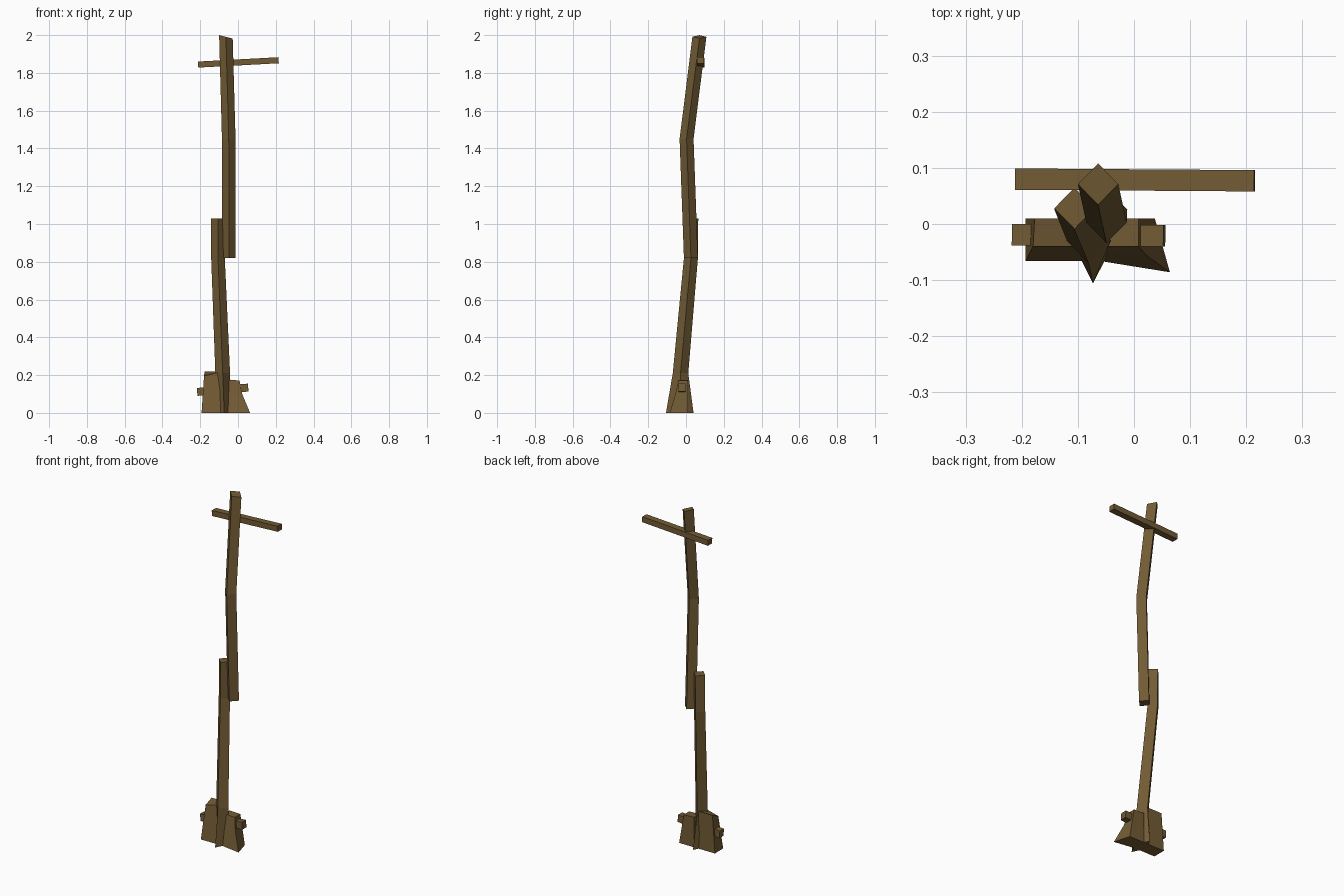
import bpy, bmesh, math
from mathutils import Vector, Matrix

if "Cube" in bpy.data.objects:
    bpy.data.objects.remove(bpy.data.objects["Cube"])

wood = bpy.data.materials.new("brown_wood")
wood.diffuse_color = (0.17, 0.105, 0.035, 1)
wood.use_nodes = True
wood.node_tree.nodes["Principled BSDF"].inputs["Base Color"].default_value = wood.diffuse_color


def loft(name, rings):
    """Skin a stack of 4-point rings (ordered counter-clockwise) and cap both ends."""
    bm = bmesh.new()
    rows = [[bm.verts.new(p) for p in ring] for ring in rings]
    for a, b in zip(rows, rows[1:]):
        for i in range(4):
            j = (i + 1) % 4
            bm.faces.new((a[i], a[j], b[j], b[i]))
    bm.faces.new(rows[0][::-1])
    bm.faces.new(rows[-1])
    bmesh.ops.recalc_face_normals(bm, faces=bm.faces)
    mesh = bpy.data.meshes.new(name)
    bm.to_mesh(mesh)
    bm.free()
    mesh.materials.append(wood)
    obj = bpy.data.objects.new(name, mesh)
    bpy.context.collection.objects.link(obj)
    return obj


def diamond(x, y, z, hx=0.036, hy=0.037, slope=0.0):
    """Ring of a post turned corner-on: left, front, right, back."""
    return [(x - hx, y, z), (x, y - hy, z - slope / 2),
            (x + hx, y, z - slope), (x, y + hy, z - slope / 2)]


def bar(name, left, right, depth, height):
    """Square bar between two end points."""
    a, b = Vector(left), Vector(right)
    d = (b - a).normalized()
    side = Vector((0, 0, 1)).cross(d).normalized() * depth / 2
    up = d.cross(side).normalized() * height / 2
    return loft(name, [[c - side - up, c + side - up, c + side + up, c - side + up]
                       for c in (a, b)])


# Two crooked posts, spliced side by side
loft("lower_post", [diamond(-0.073, -0.033, 0, 0.037, 0.073),
                    diamond(-0.081, -0.029, 0.21, 0.039, 0.041),
                    diamond(-0.106, 0.026, 0.82),
                    diamond(-0.106, 0.028, 1.03)])
loft("upper_post", [diamond(-0.048, 0.026, 0.82),
                    diamond(-0.049, 0.003, 1.45),
                    diamond(-0.064, 0.071, 2.0, slope=0.018)])

# Crossbar behind the top, and the peg through the foot
bar("crossbar", (-0.211, 0.080, 1.844), (0.215, 0.077, 1.867), 0.038, 0.032)
bar("foot_peg", (-0.216, -0.019, 0.111), (0.054, -0.021, 0.134), 0.038, 0.042)

# Wedge blocks bracing the foot
loft("left_foot_block", [
    [(-0.193, -0.066, 0), (-0.07, -0.066, 0), (-0.07, 0.01, 0), (-0.193, 0.01, 0)],
    [(-0.180, -0.040, 0.195), (-0.09, -0.040, 0.218), (-0.09, 0.01, 0.218), (-0.177, 0.01, 0.218)]])
loft("right_foot_block", [
    [(-0.06, -0.066, 0), (0.064, -0.086, 0), (0.037, 0.01, 0), (-0.06, 0.01, 0)],
    [(-0.06, -0.052, 0.1), (0.022, -0.056, 0.1), (0.020, 0.01, 0.1), (-0.06, 0.01, 0.1)],
    [(-0.06, -0.040, 0.175), (0.008, -0.040, 0.172), (0.008, 0.01, 0.172), (-0.06, 0.01, 0.175)]])
